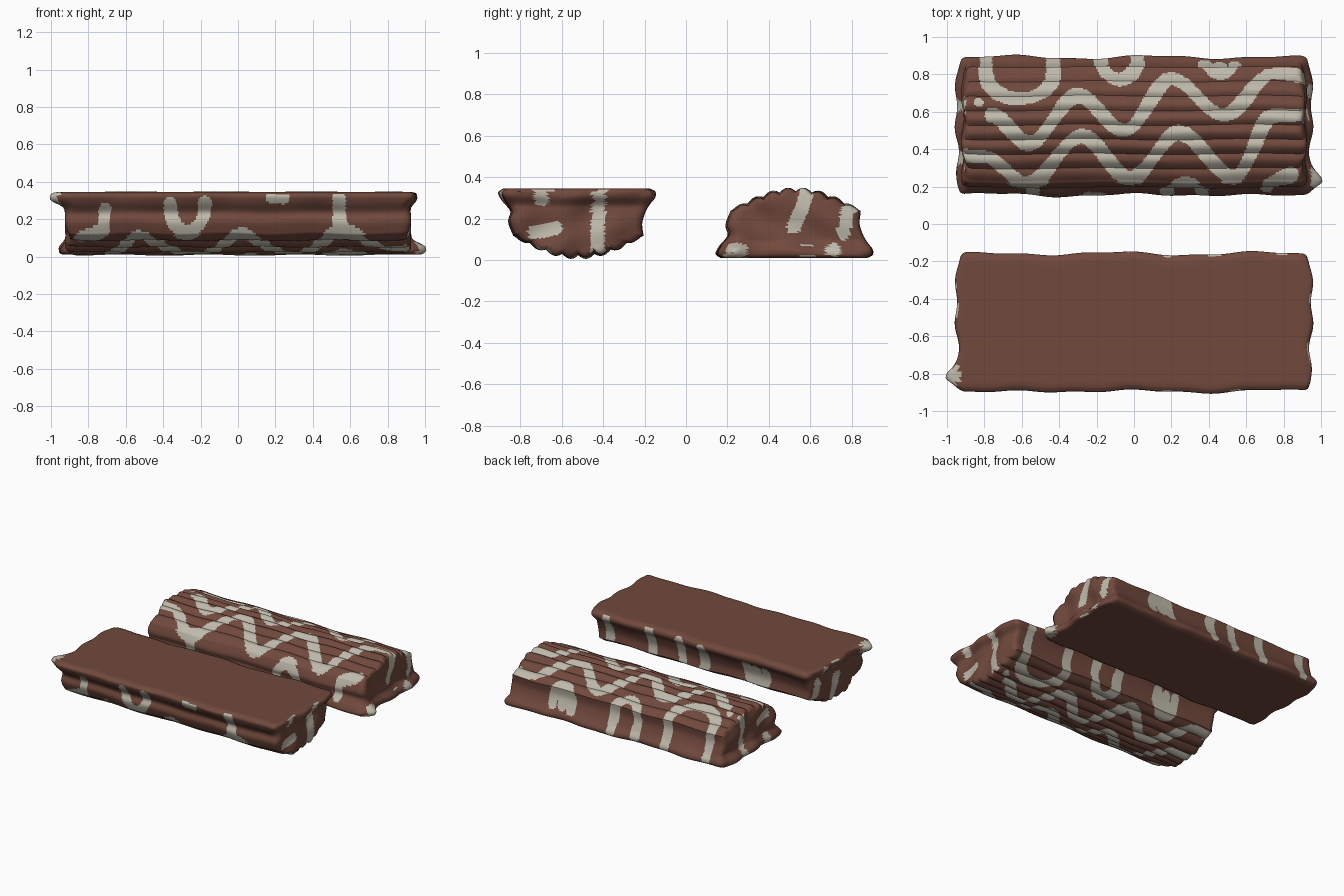
import bpy, bmesh, math
from mathutils import Vector

if "Cube" in bpy.data.objects:
    bpy.data.objects.remove(bpy.data.objects["Cube"])

def material(name, rgb):
    m = bpy.data.materials.new(name)
    m.diffuse_color = (*rgb, 1)
    m.use_nodes = True
    m.node_tree.nodes["Principled BSDF"].inputs["Base Color"].default_value = m.diffuse_color
    return m

brown = material("chocolate brown", (0.165, 0.066, 0.046))
cream = material("icing cream", (0.52, 0.49, 0.41))

def spline(pts, n):
    out = []
    for i in range(len(pts) - 1):
        a, b, c, d = (Vector(pts[min(max(i + k, 0), len(pts) - 1)]) for k in (-1, 0, 1, 2))
        for j in range(n):
            t = j / n
            out.append(0.5 * (2 * b + (c - a) * t + (2 * a - 5 * b + 4 * c - d) * t * t + (3 * b - a - 3 * c + d) * t ** 3))
    return out

# Cross-section (y, z): front wall, scalloped dome, back wall, flat base
FRONT = [(.18, .01), (.155, .03), (.17, .07), (.205, .12), (.195, .17), (.22, .235)]
BACK = [(.84, .235), (.835, .17), (.86, .1), (.89, .055), (.888, .025), (.86, .01)]

def dome(k):
    y = .22 + .62 * k
    ridge = abs(math.sin(math.pi * k * 8)) - .4
    return Vector((y, .235 + .1 * math.sin(math.pi * k) + .02 * ridge * math.sin(math.pi * k) ** .3))

loop = spline(FRONT, 5) + [dome(i / 80) for i in range(80)] + spline(BACK, 5) + [Vector(BACK[-1])]
loop += [loop[-1].lerp(loop[0], k / 24) for k in range(1, 24)]

# Icing lines in unrolled (x, w): w = z on front wall, y on top, then down the back wall
def wave(*turns):
    # smooth line easing from one crest or trough to the next
    pts = []
    for (ax, aw), (bx, bw) in zip(turns, turns[1:]):
        for i in range(9):
            t = i / 8
            pts.append((ax + (bx - ax) * t, aw + (bw - aw) * t ** 2 * (3 - 2 * t)))
    return pts

def hoop(cx, r, w, reach):
    # U-shaped loop whose two legs run away to w = reach
    s = math.copysign(.13, reach - w)
    arc = [(cx - r * math.cos(math.pi * i / 8), w + s * (1 - math.sin(math.pi * i / 8))) for i in range(9)]
    return [(cx - r, reach)] + arc + [(cx + r, reach)]

ICING = [
    wave((-.95, .37), (-.8, .36), (-.57, .21), (-.28, .47), (-.02, .24), (.24, .49), (.54, .25), (.74, .58), (.95, .58)),
    wave((-.76, .58), (-.56, .43), (-.3, .69), (-.05, .5), (.2, .78), (.48, .58), (.75, .81), (.94, .79)),
    hoop(-.61, .18, .67, 1.06), hoop(-.08, .1, .77, 1.02), hoop(.46, .08, .81, .97), hoop(.27, .09, .22, .07),
    [(.46, .83), (.46, .96)], [(-.55, .22), (-.54, .02)], [(-.24, .04), (-.18, .04)],
    [(.71, .1), (.72, .21), (.84, .265)],
]
# Icing runs on the two end walls in (y, z)
END_ICING = {
    1: [[(.59, .34), (.56, .25), (.52, .16)], [(.79, .27), (.76, .13)], [(.71, .05), (.71, .02)]],
    -1: [[(.62, .34), (.63, .02)], [(.32, .22), (.42, .2)], [(.35, .06), (.35, .03)]],
}

def segments(lines):
    return [(*a, *b) for l in lines for a, b in zip(l, l[1:]) if a != b]

def near(p, q, segs, r):
    for ax, ay, bx, by in segs:
        if min(ax, bx) - r > p or max(ax, bx) + r < p:
            continue
        dx, dy = bx - ax, by - ay
        t = max(0, min(1, ((p - ax) * dx + (q - ay) * dy) / (dx * dx + dy * dy)))
        if (p - ax - t * dx) ** 2 + (q - ay - t * dy) ** 2 < r * r:
            return True
    return False

def end_x(y, z):
    lip = max(0, min(1, (.1 - z) / .06))
    return .912 + .035 * lip * lip * (3 - 2 * lip) + .008 * math.sin(27 * y + 9 * z) + .006 * math.sin(33 * z + 11 * y)

def wobble(x, y, z):
    low = max(0, 1 - z / .12)
    side = 1 if y > .52 else -1
    y += side * low * abs(y - .52) / .36 * (.009 * math.sin(9 * x + side) + .005 * math.sin(21 * x + 2 * side))
    y += .004 * math.sin(7 * x + 11 * z)
    if z > .02:
        z += .004 * math.sin(13 * x + 17 * y) * min(1, z / .2)
    # squeezed-out drip at one corner
    g = math.exp(-((x - .93) ** 2 + (y - .24) ** 2 + (z - .04) ** 2) / .0022)
    return x + .07 * g, y - .008 * g, z

# Bar mesh: lofted rings along x, then shrinking rings closing each end
N, STEPS = len(loop), 210
shrink = [.03 + .93 * i / 14 for i in range(14)]
rings = [(-1, k) for k in shrink]
for i in range(STEPS + 1):
    t = -1 + 2 * i / STEPS
    d = max(0, 1 - (1 - abs(t)) / .035)
    rings.append((t * .99, 1 - .035 * d * d))
rings += [(1, k) for k in reversed(shrink)]

CY, CZ = .52, .14
bm = bmesh.new()
grid = []
for t, k in rings:
    row = []
    for p in loop:
        y, z = CY + (p.x - CY) * k, CZ + (p.y - CZ) * k
        row.append(bm.verts.new(wobble(t * end_x(y, z), y, z)))
    grid.append(row)
for a, b in zip(grid, grid[1:]):
    for j in range(N):
        bm.faces.new((a[j], a[(j + 1) % N], b[(j + 1) % N], b[j]))
bm.faces.new(grid[0])
bm.faces.new(grid[-1])
bmesh.ops.recalc_face_normals(bm, faces=bm.faces)

# Colour by distance to the icing lines
top_segs = segments(ICING)
end_segs = {s: segments(l) for s, l in END_ICING.items()}
for f in bm.faces:
    f.smooth = True
    x, y, z = f.calc_center_median()
    n = f.normal
    iced = False
    if n.z > -.75 or z > .06:
        if abs(n.x) > .7:
            iced = near(y, z, end_segs[1 if x > 0 else -1], .034)
        else:
            w = y
            if z < .235 and y < .4:
                w = z
            elif z < .24 and y > .7:
                w = .84 + .24 - z
            r = .037 + .005 * math.sin(14 * x + 9 * w)
            iced = near(x, w, top_segs, r) or math.hypot(x + .83, w - .65) < .025 or math.hypot(x + .93, w - .65) < .035
    if math.dist((x, y, z), (.98, .24, .04)) < .06:
        iced = True
    f.material_index = int(iced)

mesh = bpy.data.meshes.new("iced_bar")
bm.to_mesh(mesh)
bm.free()
mesh.materials.append(brown)
mesh.materials.append(cream)

# One bar upright at the back, the same bar turned over at the front
upright = bpy.data.objects.new("upright_bar", mesh)
flipped = bpy.data.objects.new("upturned_bar", mesh.copy())
flipped.rotation_euler = (0, math.pi, 0)
flipped.location = (0, -1.05, .355)
for ob in (upright, flipped):
    bpy.context.collection.objects.link(ob)
    bpy.context.view_layer.objects.active = ob
    ob.select_set(True)
bpy.ops.object.shade_smooth_by_angle(angle=math.radians(50))
